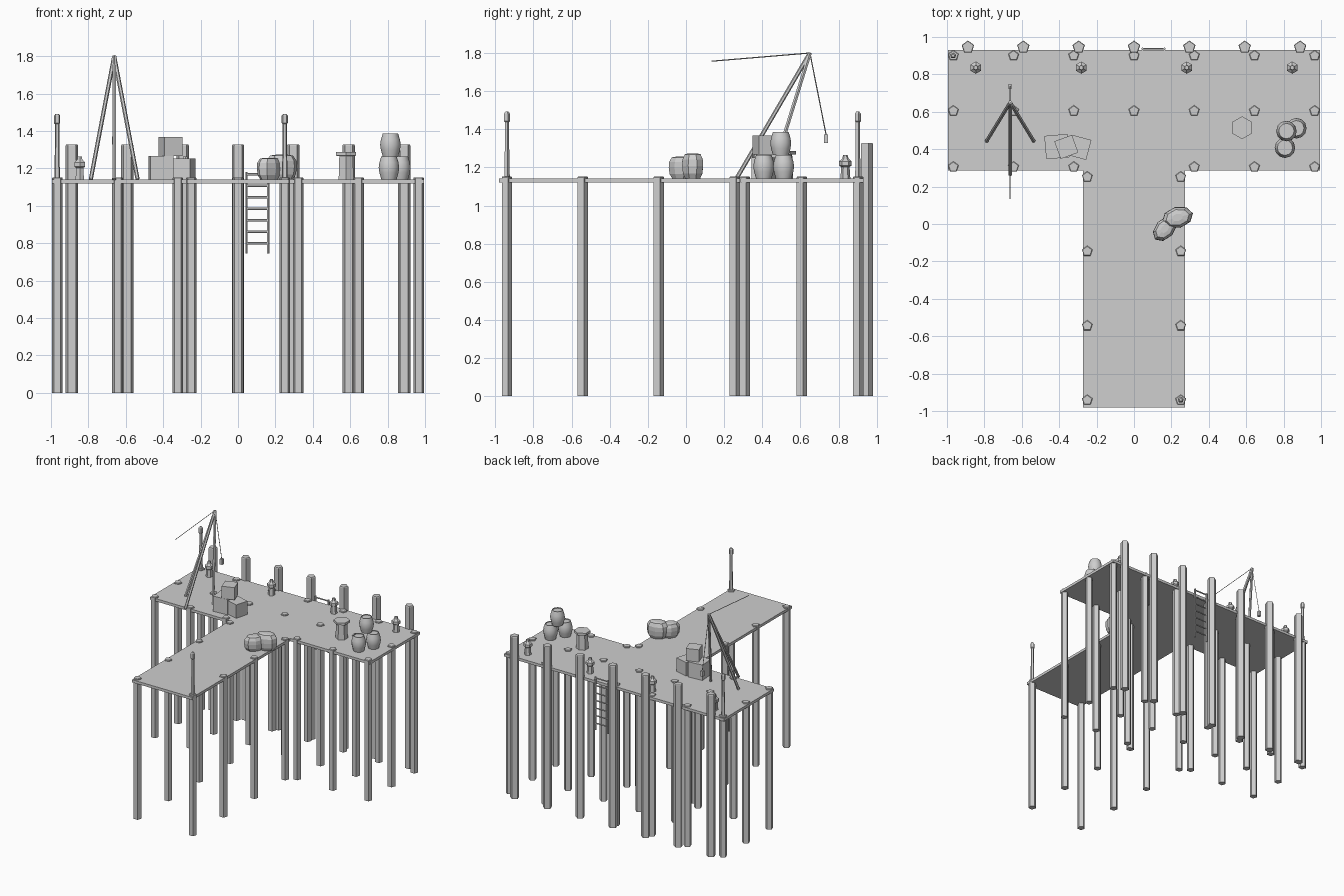
import bpy, bmesh, math
from mathutils import Vector, Matrix

cube = bpy.data.objects.get("Cube")
if cube:
    bpy.data.objects.remove(cube, do_unlink=True)

# One plain grey for everything
grey = bpy.data.materials.new("plain grey")
grey.use_nodes = True
COLOUR = (0.62, 0.62, 0.62, 1)
grey.diffuse_color = COLOUR
grey.node_tree.nodes["Principled BSDF"].inputs["Base Color"].default_value = COLOUR

DECK = 1.142      # deck surface height
THICK = 0.022


def finish(bm, name, smooth=False):
    bmesh.ops.recalc_face_normals(bm, faces=bm.faces)
    mesh = bpy.data.meshes.new(name)
    bm.to_mesh(mesh)
    bm.free()
    mesh.materials.append(grey)
    obj = bpy.data.objects.new(name, mesh)
    bpy.context.collection.objects.link(obj)
    if smooth:
        bpy.ops.object.select_all(action='DESELECT')
        obj.select_set(True)
        bpy.context.view_layer.objects.active = obj
        bpy.ops.object.shade_smooth_by_angle(angle=math.radians(40))
    return obj


def lathe(name, profile, sides, loc, scale=(1, 1), turn=0, smooth=False):
    """Closed turned solid from (radius, height) pairs; first corner points to +y."""
    bm = bmesh.new()
    rings = []
    rot = Matrix.Rotation(math.radians(turn), 3, 'Z')
    for r, z in profile:
        ring = []
        for i in range(sides):
            a = math.tau * i / sides + math.pi / 2
            p = rot @ Vector((r * scale[0] * math.cos(a), r * scale[1] * math.sin(a), z))
            ring.append(bm.verts.new(p))
        rings.append(ring)
    for low, high in zip(rings, rings[1:]):
        for i in range(sides):
            j = (i + 1) % sides
            bm.faces.new((low[i], low[j], high[j], high[i]))
    bm.faces.new(rings[0][::-1])
    bm.faces.new(rings[-1])
    obj = finish(bm, name, smooth)
    obj.location = loc
    return obj


def rod(name, a, b, r, sides=6):
    """Straight bar between two points."""
    a, b = Vector(a), Vector(b)
    obj = lathe(name, [(r, 0), (r, (b - a).length)], sides, a)
    obj.rotation_euler = (b - a).to_track_quat('Z', 'Y').to_euler()
    return obj


def box(name, centre, size, turn=0):
    bm = bmesh.new()
    bmesh.ops.create_cube(bm, size=1)
    bmesh.ops.scale(bm, vec=size, verts=bm.verts)
    obj = finish(bm, name)
    obj.location = centre
    obj.rotation_euler.z = math.radians(turn)
    return obj


# T-shaped deck
half = [(0.272, -0.98), (0.272, 0.285), (0.995, 0.285), (0.995, 0.93)]
outline = half + [(-x, y) for x, y in reversed(half)]
bm = bmesh.new()
face = bm.faces.new([bm.verts.new((x, y, DECK - THICK)) for x, y in outline])
grown = bmesh.ops.extrude_face_region(bm, geom=[face])
bmesh.ops.translate(bm, vec=(0, 0, THICK),
                    verts=[v for v in grown["geom"] if isinstance(v, bmesh.types.BMVert)])
finish(bm, "deck")

# Piles under the deck
spots = []
for y in (0.9, 0.605, 0.305):
    for i in range(-3, 4):
        if not (i == 0 and y < 0.4):
            spots.append((i * 0.322, y))
for i in range(4):
    for x in (-0.25, 0.25):
        spots.append((x, 0.252 - i * 0.398))
for x, y in spots:
    lathe("deck_pile", [(0.03, 0), (0.03, DECK + 0.006), (0.026, DECK + 0.01)], 5, (x, y, 0))

# Tall mooring piles along the back edge
for i in range(-3, 4):
    lathe("mooring_pile", [(0.035, 0), (0.035, 1.322), (0.031, 1.328)], 5, (i * 0.296, 0.946, 0))

# Lamp posts
for x, y in ((-0.967, 0.9), (0.25, -0.94)):
    lathe("lamp_post", [(0.016, 0), (0.012, 0.2), (0.012, 0.295), (0.017, 0.3),
                        (0.017, 0.34), (0.009, 0.35)], 5, (x, y, DECK))

# Bollards
for i in (-1.5, -0.5, 0.5, 1.5):
    lathe("bollard", [(0.026, 0), (0.022, 0.06), (0.033, 0.068), (0.033, 0.09),
                      (0.016, 0.105), (0.012, 0.123)], 6, (i * 0.564, 0.836, DECK))

# Ladder on the back edge
for x in (0.046, 0.162):
    rod("ladder_rail", (x, 0.937, 0.745), (x, 0.937, 1.18), 0.007)
for i in range(7):
    z = 0.8 + i * 0.0615
    rod("ladder_rung", (0.046, 0.937, z), (0.162, 0.937, z), 0.006)

# Tripod hoist with two ropes and a hanging weight
peak = (-0.662, 0.65, 1.8)
for x, y in ((-0.787, 0.445), (-0.537, 0.445), (-0.662, 0.265)):
    rod("hoist_leg", (x, y, DECK), peak, 0.011)
rod("hoist_stay", peak, (-0.662, 0.135, 1.757), 0.003, 4)
rod("hoist_rope", peak, (-0.662, 0.735, 1.37), 0.003, 4)
box("hoist_weight", (-0.662, 0.735, 1.35), (0.022, 0.022, 0.044))

# Crates
for x, y, z, size, turn in ((-0.412, 0.414, 0, 0.125, 5), (-0.295, 0.41, 0, 0.11, -15),
                            (-0.362, 0.412, 0.125, 0.1, 20)):
    box("crate", (x, y, DECK + z + size / 2), (size, size, size), turn)

# Six-sided pedestal
lathe("pedestal", [(0.046, 0), (0.042, 0.125), (0.061, 0.126), (0.061, 0.145)],
      6, (0.578, 0.515, DECK))

# Barrels with recessed lids
barrel = [(0.041, 0), (0.051, 0.035), (0.055, 0.063), (0.051, 0.09),
          (0.041, 0.122), (0.036, 0.122), (0.036, 0.116)]
for x, y, level in ((0.807, 0.408, 0), (0.868, 0.512, 0), (0.815, 0.497, 1)):
    lathe("barrel", barrel, 12, (x, y, DECK + level * 0.122), smooth=True)

# Sacks
sack = [(0.72, 0), (0.93, 0.2), (1, 0.5), (0.97, 0.75), (0.75, 0.96), (0.35, 1)]
for x, y, length, width, height, turn in ((0.233, 0.035, 0.085, 0.057, 0.132, 15),
                                          (0.165, -0.025, 0.078, 0.052, 0.115, 48)):
    lathe("sack", [(r, h * height) for r, h in sack], 8, (x, y, DECK),
          (length, width), turn)
